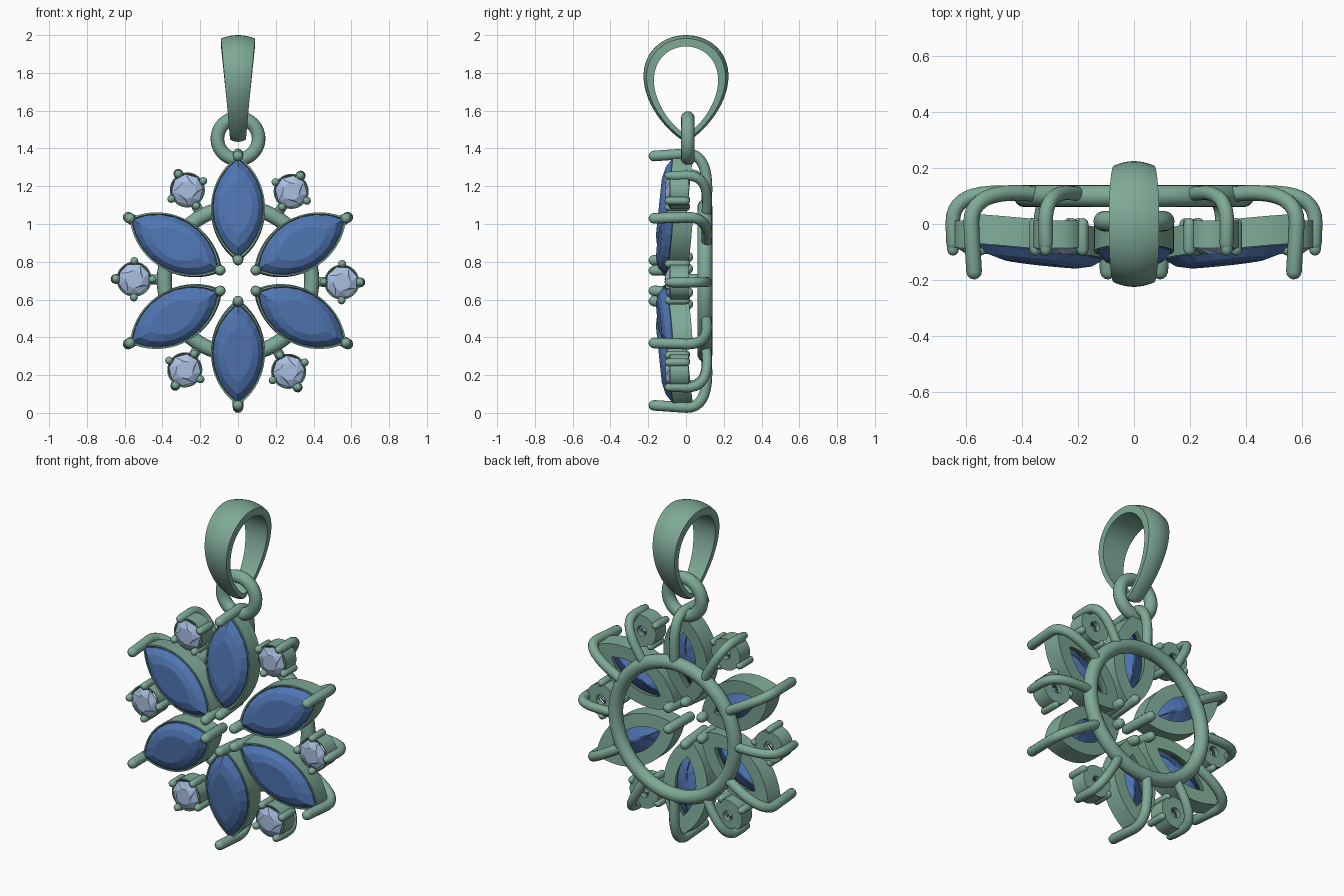
import bpy, bmesh
from math import sin, cos, asin, pi, radians
from mathutils import Vector, Matrix
from mathutils.geometry import interpolate_bezier

if "Cube" in bpy.data.objects:
    bpy.data.objects.remove(bpy.data.objects["Cube"])

CENTRE = Vector((0, 0, 0.70))


def material(name, rgb):
    m = bpy.data.materials.new(name)
    m.diffuse_color = (*rgb, 1)
    m.use_nodes = True
    m.node_tree.nodes["Principled BSDF"].inputs["Base Color"].default_value = m.diffuse_color
    return m


METAL = material("green_metal", (0.21, 0.40, 0.31))
BLUE = material("blue_stone", (0.08, 0.18, 0.45))
PALE = material("pale_stone", (0.40, 0.52, 0.75))


def loft(name, rings, mat, caps=True, wrap=False, smooth=None, tris=False):
    """Skin a list of equal-length closed rings into a mesh."""
    bm = bmesh.new()
    vs = [[bm.verts.new(p) for p in r] for r in rings]
    n = len(vs[0])
    pairs = list(zip(vs, vs[1:])) + ([(vs[-1], vs[0])] if wrap else [])
    for a, b in pairs:
        for i in range(n):
            j = (i + 1) % n
            if tris and i % 2:
                bm.faces.new((a[i], a[j], b[i]))
                bm.faces.new((a[j], b[j], b[i]))
            elif tris:
                bm.faces.new((a[i], a[j], b[j]))
                bm.faces.new((a[i], b[j], b[i]))
            else:
                bm.faces.new((a[i], a[j], b[j], b[i]))
    if caps and not wrap:
        bm.faces.new(vs[0])
        bm.faces.new(vs[-1])
    bmesh.ops.recalc_face_normals(bm, faces=bm.faces)
    me = bpy.data.meshes.new(name)
    bm.to_mesh(me)
    bm.free()
    me.materials.append(mat)
    if smooth:
        me.shade_smooth()
        me.set_sharp_from_angle(angle=radians(smooth))
    return me


def place(name, me, matrix=Matrix()):
    ob = bpy.data.objects.new(name, me)
    bpy.context.collection.objects.link(ob)
    ob.matrix_world = matrix
    return ob


def marquise(a, b, z, n=8):
    """Pointed oval: two arcs meeting at the tips."""
    R = (a * a + b * b) / (2 * b)
    T = asin(a / R)
    ts = [-T + 2 * T * i / n for i in range(n)]
    half = [(R * sin(t), -(R * cos(t) - R + b)) for t in ts]
    return [Vector((x, y, z)) for x, y in half] + [Vector((-x, -y, z)) for x, y in half]


def circle(r, z, n=32, off=0):
    return [Vector((r * cos(2 * pi * (i + off) / n), r * sin(2 * pi * (i + off) / n), z)) for i in range(n)]


def rod(name, path, r, n=12):
    """Round wire along a path in the local xz plane, with domed ends."""
    pts = [Vector((x, 0, z)) for x, z in path]
    d0, d1 = (pts[0] - pts[1]).normalized(), (pts[-1] - pts[-2]).normalized()
    steps = [(sin(a), cos(a)) for a in (pi / 6, pi / 3, pi * 0.47)]
    line = [(pts[0] + d0 * r * s, r * c) for s, c in reversed(steps)]
    line += [(p, r) for p in pts]
    line += [(pts[-1] + d1 * r * s, r * c) for s, c in steps]
    Y = Vector((0, 1, 0))
    rings = []
    for i, (p, rad) in enumerate(line):
        t = (line[min(i + 1, len(line) - 1)][0] - line[max(i - 1, 0)][0]).normalized()
        side = t.cross(Y)
        rings.append([p + rad * (cos(2 * pi * k / n) * Y + sin(2 * pi * k / n) * side) for k in range(n)])
    return loft(name, rings, METAL, smooth=50)


def frame(deg):
    """Local x = outward from the flower centre, local z = toward the front."""
    c, s = cos(radians(deg)), sin(radians(deg))
    return Matrix(((c, -s, 0, 0), (0, 0, -1, 0), (s, c, 0, CENTRE.z), (0, 0, 0, 1)))


def arm_path(r_out, tip_r, tip_z):
    p = interpolate_bezier(Vector((0.39, -0.105)), Vector((0.56, -0.125)),
                           Vector((r_out, -0.10)), Vector((r_out, -0.005)), 12)
    return [tuple(v[:2]) for v in p] + [(tip_r, tip_z)]


# Petal meshes: faceted marquise stone, open-backed bezel, prongs
petal_stone = loft("petal_stone", [
    marquise(0.15, 0.075, 0.046), marquise(0.215, 0.108, 0.032), marquise(0.262, 0.133, 0.002),
    marquise(0.262, 0.133, -0.008), marquise(0.18, 0.075, -0.06), marquise(0.10, 0.006, -0.098)], BLUE, tris=True)
petal_bezel = loft("petal_bezel", [
    marquise(0.278, 0.143, 0.0, 20), marquise(0.278, 0.143, -0.105, 20), marquise(0.17, 0.068, -0.105, 20),
    marquise(0.19, 0.08, -0.065, 20), marquise(0.263, 0.134, -0.008, 20), marquise(0.266, 0.136, 0.0, 20)],
    METAL, wrap=True, smooth=30)
petal_arm = rod("petal_arm", arm_path(0.672, 0.66, 0.17), 0.028)
petal_inner_prong = rod("petal_inner_prong", [(0.125, -0.01), (0.108, 0.17)], 0.028)

# Round stone meshes: brilliant, drilled seat, small prongs
accent_stone = loft("accent_stone", [
    circle(0.048, 0.108, 8), circle(0.085, 0.088, 8, 0.5), circle(0.085, 0.082, 8, 0.5),
    circle(0.012, 0.012, 8)], PALE, tris=True)
accent_seat = loft("accent_seat", [
    circle(0.093, 0.084), circle(0.093, -0.012), circle(0.03, -0.012), circle(0.03, 0.015),
    circle(0.086, 0.076), circle(0.087, 0.084)], METAL, wrap=True, smooth=30)
accent_prong = rod("accent_prong", [(0.097, 0.0), (0.097, 0.092)], 0.021)
accent_arm = rod("accent_arm", arm_path(0.648, 0.645, 0.07), 0.026)

for k in range(6):
    # Six marquise petals, tilted so the inner tip stands forward
    F = frame(30 + 60 * k)
    tilt = F @ Matrix.Translation((0.385, 0, 0.098)) @ Matrix.Rotation(radians(6), 4, 'Y')
    place(f"petal_stone_{k}", petal_stone, tilt)
    place(f"petal_bezel_{k}", petal_bezel, tilt)
    place(f"petal_arm_{k}", petal_arm, F)
    place(f"petal_inner_prong_{k}", petal_inner_prong, F)
    # Six round accents between the petals
    G = frame(60 * k - 0.8)
    S = G @ Matrix.Translation((0.55, 0, 0))
    place(f"accent_stone_{k}", accent_stone, S)
    place(f"accent_seat_{k}", accent_seat, S)
    place(f"accent_arm_{k}", accent_arm, G)
    for q in range(4):
        place(f"accent_prong_{k}_{q}", accent_prong, S @ Matrix.Rotation(pi / 2 * q, 4, 'Z'))


# Back ring and jump ring
def torus(name, loc, R, r):
    bpy.ops.mesh.primitive_torus_add(location=loc, rotation=(pi / 2, 0, 0), major_radius=R,
                                     minor_radius=r, major_segments=64, minor_segments=16)
    ob = bpy.context.object
    ob.name = name
    ob.data.materials.append(METAL)
    ob.data.shade_smooth()


torus("back_ring", (0, 0.10, CENTRE.z), 0.39, 0.04)
torus("jump_ring", (0, 0.01, 1.452), 0.109, 0.036)


# Bail: teardrop loop with a domed section that narrows downward
def teardrop(t, half, low, high):
    return Vector((0, half / 0.841 * sin(t) * abs(sin(t / 2)) ** 0.6,
                   low + (high - low) * (1 - cos(t)) / 2))


N = 64
rings = []
for i in range(N):
    t = 2 * pi * i / N
    inner, outer = teardrop(t, 0.17, 1.475, 1.94), teardrop(t, 0.225, 1.435, 2.0)
    w = 0.042 + 0.048 * (1 - cos(t)) / 2
    section = [(-1, 0)] + [(x, 1 - 0.3 * x * x) for x in (-1, -.75, -.5, -.25, 0, .25, .5, .75, 1)] + [(1, 0)]
    rings.append([inner.lerp(outer, f) + Vector((x * w, 0, 0)) for x, f in section])
place("bail", loft("bail", rings, METAL, wrap=True, smooth=40))
